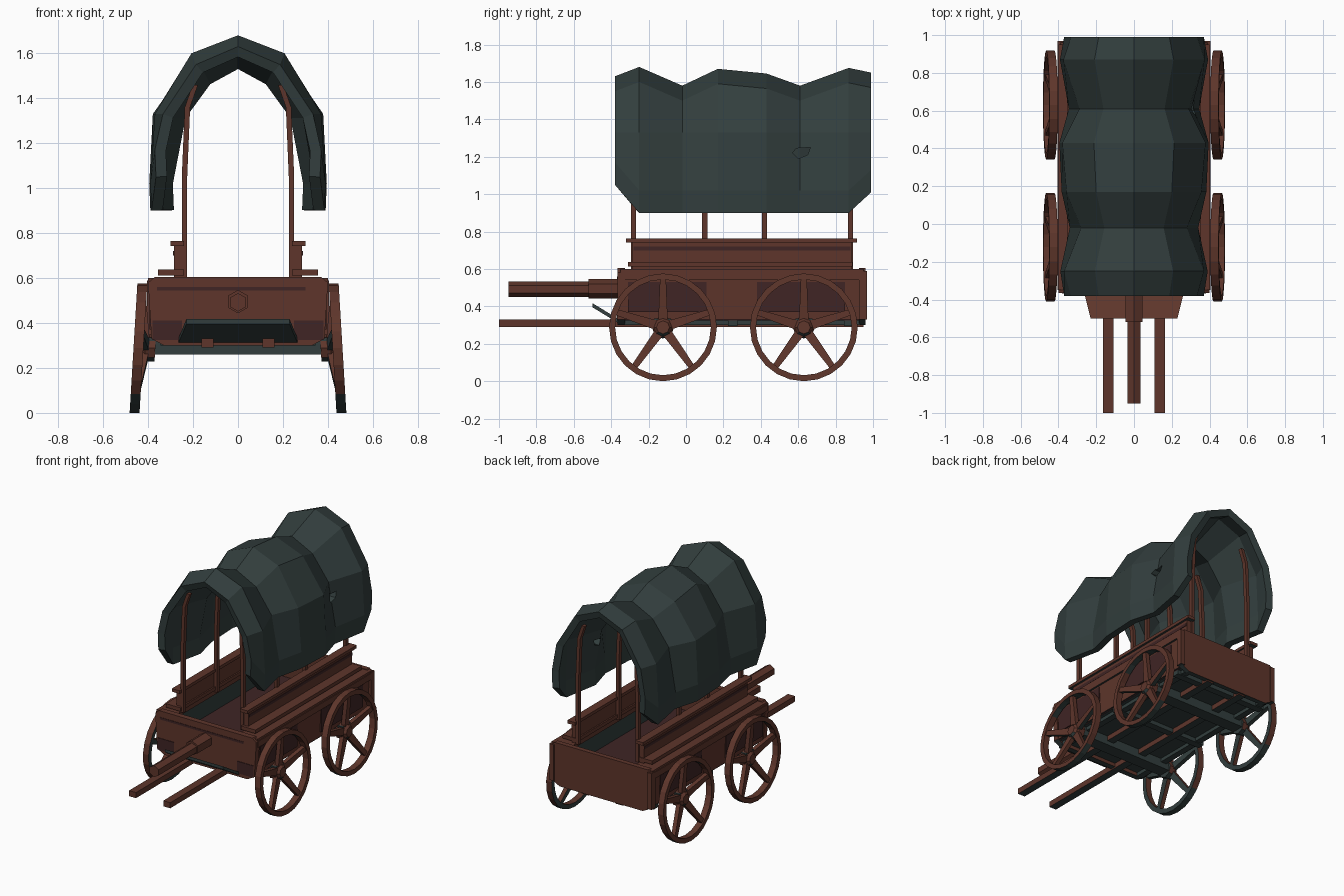
import bpy, bmesh, math
from mathutils import Vector

if "Cube" in bpy.data.objects:
    bpy.data.objects.remove(bpy.data.objects["Cube"])


def material(name, rgb):
    m = bpy.data.materials.new(name)
    m.diffuse_color = (*rgb, 1)
    m.use_nodes = True
    m.node_tree.nodes["Principled BSDF"].inputs["Base Color"].default_value = m.diffuse_color
    return m


MATS = [material("red brown wood", (0.112, 0.036, 0.024)),
        material("dark wood", (0.050, 0.018, 0.018)),
        material("dark green canvas", (0.032, 0.048, 0.047))]
WOOD, DARK, GREEN = 0, 1, 2


def under(n, c):
    # undersides are dark green, the rest is wood
    return GREEN if n.z < -0.5 else WOOD


def finish(name, bm, mat):
    bmesh.ops.recalc_face_normals(bm, faces=bm.faces)
    bm.normal_update()
    for f in bm.faces:
        f.material_index = mat(f.normal, f.calc_center_median()) if callable(mat) else mat
    me = bpy.data.meshes.new(name)
    bm.to_mesh(me)
    bm.free()
    for m in MATS:
        me.materials.append(m)
    ob = bpy.data.objects.new(name, me)
    bpy.context.collection.objects.link(ob)
    return ob


def add_hull(bm, pts):
    vs = [bm.verts.new(p) for p in pts]
    bmesh.ops.convex_hull(bm, input=vs)


def hull(name, pts, mat):
    bm = bmesh.new()
    add_hull(bm, pts)
    return finish(name, bm, mat)


def box(name, x, y, z, mat=under):
    return hull(name, [(a, b, c) for a in x for b in y for c in z], mat)


def sides(name, x, y, z, mat=under):
    for s, tag in ((-1, "left"), (1, "right")):
        box(f"{tag}_{name}", (s * x[0], s * x[1]), y, z, mat)


def circle(r, n, off=0.0):
    return [(r * math.cos(2 * math.pi * i / n + off), r * math.sin(2 * math.pi * i / n + off)) for i in range(n)]


# wagon body
box("wagon_floor", (-0.37, 0.37), (-0.35, 0.95), (0.325, 0.38),
    lambda n, c: GREEN if n.z < -0.5 else DARK)
for s, tag in ((-1, "left"), (1, "right")):
    hull(f"{tag}_side_board",
         [(s * x, y, z) for y in (-0.35, 0.95) for x, z in ((0.38, 0.33), (0.395, 0.6), (0.36, 0.6), (0.345, 0.33))],
         lambda n, c, s=s: GREEN if n.z < -0.5 or n.x * s < -0.5 else WOOD)
for tag, y in (("front", (-0.365, -0.325)), ("tail", (0.925, 0.96))):
    hull(f"{tag}_board",
         [(x * s, v, z) for v in y for s in (-1, 1)
          for x, z in ((0.33, 0.30), (0.385, 0.33), (0.40, 0.58), (0.37, 0.605))], under)
sides("deck_strip", (0.25, 0.40), (-0.35, 0.95), (0.575, 0.60))
sides("tail_corner_post", (0.37, 0.405), (0.925, 0.968), (0.33, 0.59))
sides("upper_strake", (0.38, 0.405), (-0.35, 0.93), (0.54, 0.585))

# dark weathered panels
for k, y in enumerate(((-0.31, 0.11), (0.38, 0.85))):
    sides(f"dark_side_panel_{k}", (0.385, 0.394), y, (0.37, 0.53), DARK)
sides("dark_front_panel", (0.25, 0.38), (-0.369, -0.364), (0.325, 0.41), DARK)
box("dark_front_strip", (-0.36, 0.30), (-0.368, -0.364), (0.545, 0.56), DARK)

# upper side rails
sides("lower_ledge", (0.24, 0.355), (-0.31, 0.89), (0.612, 0.638))
sides("rail_panel", (0.25, 0.285), (-0.29, 0.885), (0.60, 0.745))
sides("rail_dark_strip", (0.284, 0.289), (-0.28, 0.88), (0.70, 0.72), DARK)
sides("top_ledge", (0.24, 0.30), (-0.32, 0.915), (0.742, 0.764))

# canopy posts
for k, y in enumerate((-0.28, 0.10, 0.42, 0.88)):
    for s, tag in ((-1, "left"), (1, "right")):
        bm = bmesh.new()
        path = [(0.238, 0.60), (0.238, 1.05), (0.225, 1.36), (0.19, 1.46)]
        for (xa, za), (xb, zb) in zip(path, path[1:]):
            add_hull(bm, [(s * (x + dx), y + dy, z) for x, z in ((xa, za), (xb, zb))
                          for dx in (-0.012, 0.012) for dy in (-0.014, 0.014)])
        finish(f"{tag}_canopy_post_{k}", bm, WOOD)

# undercarriage
for s, tag in ((-1, "left"), (1, "right")):
    box(f"{tag}_shaft", (s * 0.108, s * 0.163), (-1.0, 0.95), (0.29, 0.33))
sides("under_runner", (0.30, 0.345), (-0.33, 0.93), (0.30, 0.33), GREEN)
for k, y in enumerate((-0.125, 0.63)):
    box(f"axle_beam_{k}", (-0.42, 0.42), (y - 0.045, y + 0.045), (0.26, 0.335), GREEN)
for k, y in enumerate((0.25, 0.87)):
    box(f"cross_beam_{k}", (-0.37, 0.37), (y - 0.025, y + 0.025), (0.295, 0.33), GREEN)

# pole, socket and foot board
hull("draw_pole", [(x, y, 0.492 + z) for y in (-0.95, -0.35) for x, z in circle(0.041, 6, math.pi / 6)], WOOD)
hull("pole_socket", [(x, y, 0.495 + z) for y in (-0.52, -0.35) for x, z in circle(0.052, 6, math.pi / 6)], WOOD)
hull("foot_board", [(s * x, y, z + dz) for s in (-1, 1) for dz in (0, 0.022)
                    for x, y, z in ((0.23, -0.50, 0.395), (0.265, -0.36, 0.31))],
     lambda n, c: WOOD if n.z > 0.3 else GREEN)


# wheels: dished spokes, top leaning inwards
def wheel(name, s, cy):
    cx, cz, n = 0.443, 0.288, 24
    bm = bmesh.new()

    def place(x, y, z):
        return (s * (cx + x - 0.06 * z), cy + y, cz + z)
    rings = [[bm.verts.new(place(x, a, b)) for a, b in circle(r, n)]
             for r, x in ((0.288, -0.022), (0.288, 0.022), (0.256, 0.022), (0.256, -0.022))]
    for j in range(4):
        p, q = rings[j], rings[(j + 1) % 4]
        for i in range(n):
            bm.faces.new((p[i], p[(i + 1) % n], q[(i + 1) % n], q[i]))
    for k in range(5):
        a = math.radians(90 + 72 * k)
        d, t = Vector((0, math.cos(a), math.sin(a))), Vector((0, -math.sin(a), math.cos(a)))
        add_hull(bm, [place(*(Vector((x + dx, 0, 0)) + d * r + t * w * e))
                      for r, x, w in ((0.02, -0.035, 0.026), (0.262, 0.0, 0.016))
                      for dx in (-0.015, 0.015) for e in (-1, 1)])
    add_hull(bm, [place(x, a, b) for r, x in ((0.06, -0.075), (0.06, -0.03), (0.035, 0.0))
                  for a, b in circle(r, 8)])
    finish(name, bm, lambda m, c: GREEN if m.z < -0.7 or m.x * s < -0.8 else WOOD)


for end, cy in (("front", -0.123), ("rear", 0.63)):
    for s, tag in ((-1, "left"), (1, "right")):
        wheel(f"{end}_{tag}_wheel", s, cy)

# canvas canopy: rings of (y, ridge height, half width, hem height)
SECTIONS = [(-0.38, 1.63, 0.365, 1.05), (-0.25, 1.68, 0.385, 0.9), (-0.02, 1.58, 0.335, 0.9),
            (0.17, 1.67, 0.378, 0.9), (0.43, 1.645, 0.39, 0.9), (0.61, 1.58, 0.34, 0.9),
            (0.87, 1.675, 0.387, 0.9), (0.99, 1.65, 0.365, 1.01)]
bm = bmesh.new()
rows = []
for y, top, w, hem in SECTIONS:
    w2 = 0.37 + (w - 0.385) * 1.8
    half = [(w, hem), (w + 0.005, hem + 0.12), (w2, 1.33), (w2 * 0.56, top - 0.08)]
    ring = [(-x, z) for x, z in half] + [(0, top)] + [(x, z) for x, z in reversed(half)]
    rows.append([bm.verts.new((x, y, z)) for x, z in ring])
for p, q in zip(rows, rows[1:]):
    for i in range(len(p) - 1):
        bm.faces.new((p[i], p[i + 1], q[i + 1], q[i]))
canopy = finish("canvas_canopy", bm, GREEN)
# make the shell normals point outwards before thickening
me = canopy.data
if sum(f.normal.z for f in me.polygons) < 0:
    me.flip_normals()
solid = canopy.modifiers.new("thickness", 'SOLIDIFY')
solid.thickness, solid.offset = 0.05, -1

# torn hole in the right side of the canvas
cutter = hull("hole_cutter", [(x, 0.62 + y, 1.22 + z) for x in (0.15, 0.5)
                              for y, z in ((-0.05, 0.0), (-0.03, 0.025), (0.045, 0.03), (0.03, -0.01), (-0.02, -0.03))], GREEN)
cutter.hide_render = True
cutter.display_type = 'WIRE'
cut = canopy.modifiers.new("hole", 'BOOLEAN')
cut.operation, cut.object = 'DIFFERENCE', cutter
